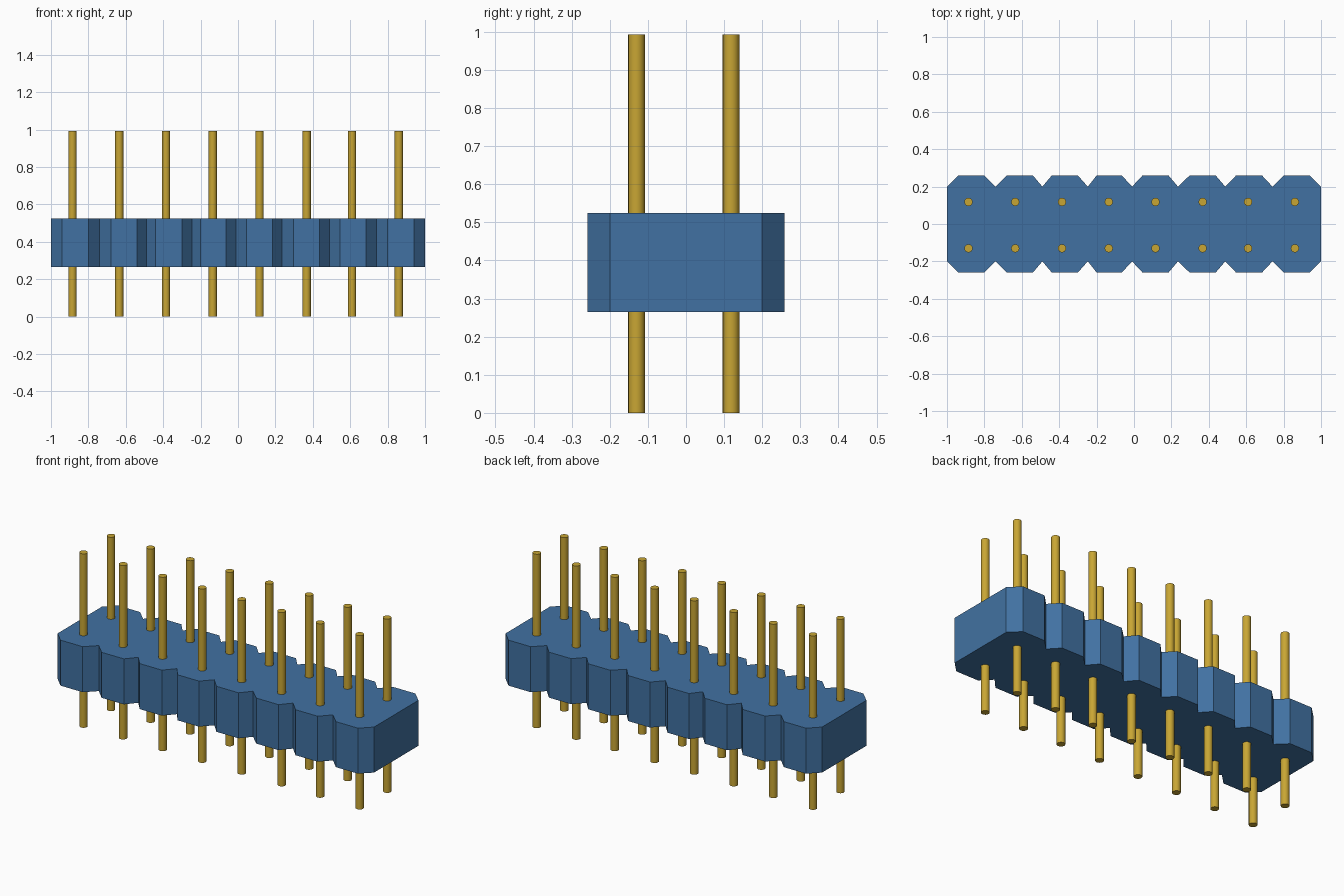
import bpy, bmesh, math

cube = bpy.data.objects.get("Cube")
if cube:
    bpy.data.objects.remove(cube, do_unlink=True)


def material(name, rgb, metallic=0.0):
    m = bpy.data.materials.new(name)
    m.use_nodes = True
    col = (*rgb, 1.0)
    m.diffuse_color = col
    m.node_tree.nodes["Principled BSDF"].inputs["Base Color"].default_value = col
    return m


blue = material("blue plastic", (0.053, 0.167, 0.36))
gold = material("gold metal", (0.58, 0.38, 0.034))

# Housing: notched outline extruded upward
Z0, Z1 = 0.265, 0.525
NOTCH_Y, FULL_Y = 0.20, 0.259
valleys = [-1.0, -0.74, -0.49, -0.247, -0.01, 0.235, 0.488, 0.74, 1.0]
flats = [(-0.94, -0.80), (-0.68, -0.54), (-0.44, -0.30), (-0.20, -0.065),
         (0.045, 0.185), (0.297, 0.437), (0.545, 0.685), (0.80, 0.94)]

front = [(valleys[0], -NOTCH_Y)]
for (a, b), v in zip(flats, valleys[1:]):
    front += [(a, -FULL_Y), (b, -FULL_Y), (v, -NOTCH_Y)]
outline = front + [(x, -y) for x, y in reversed(front)]

bm = bmesh.new()
base = bm.faces.new([bm.verts.new((x, y, Z0)) for x, y in outline])
top = bmesh.ops.extrude_face_region(bm, geom=[base])["geom"]
bmesh.ops.translate(bm, vec=(0, 0, Z1 - Z0),
                    verts=[g for g in top if isinstance(g, bmesh.types.BMVert)])
bmesh.ops.recalc_face_normals(bm, faces=bm.faces)
mesh = bpy.data.meshes.new("housing")
bm.to_mesh(mesh)
bm.free()
mesh.materials.append(blue)
housing = bpy.data.objects.new("housing", mesh)
bpy.context.collection.objects.link(housing)

# Pins: two rows of eight round posts through the housing
PIN_R, PIN_H = 0.022, 0.993
pin_x = [-0.885, -0.635, -0.385, -0.135, 0.115, 0.367, 0.61, 0.86]
for row, y in (("front", -0.13), ("back", 0.118)):
    for i, x in enumerate(pin_x, 1):
        bpy.ops.mesh.primitive_cylinder_add(vertices=16, radius=PIN_R, depth=PIN_H,
                                            location=(x, y, PIN_H / 2))
        pin = bpy.context.object
        pin.name = f"{row}_pin_{i}"
        pin.data.materials.append(gold)
        bpy.ops.object.shade_smooth_by_angle(angle=math.radians(35))
